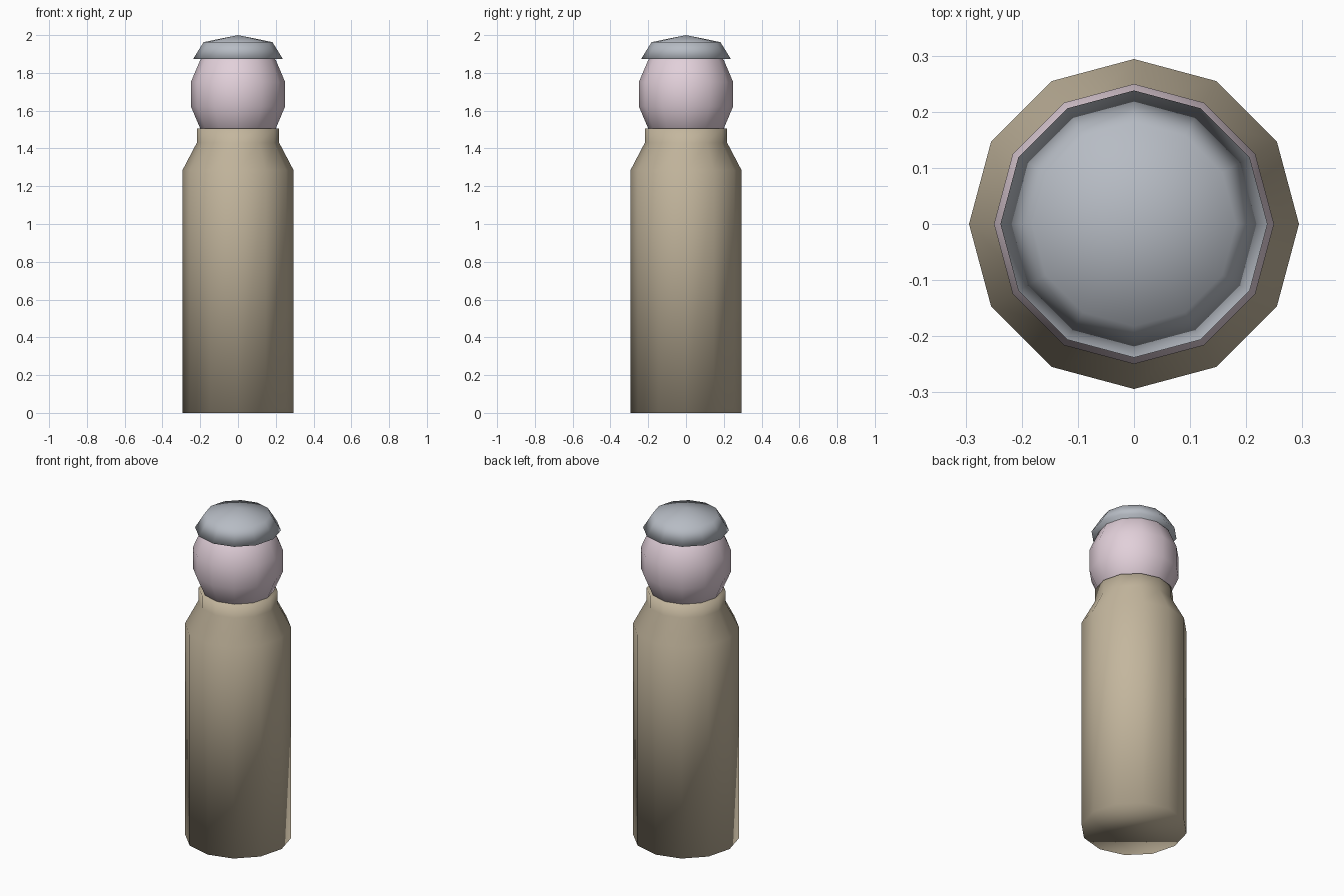
import bpy
import bmesh
from math import cos, sin, tau

cube = bpy.data.objects.get("Cube")
if cube:
    bpy.data.objects.remove(cube, do_unlink=True)

SIDES = 12


def material(name, rgb):
    mat = bpy.data.materials.new(name)
    mat.use_nodes = True
    mat.diffuse_color = (*rgb, 1)
    mat.node_tree.nodes["Principled BSDF"].inputs["Base Color"].default_value = (*rgb, 1)
    return mat


def finish(bm, name, mat):
    """Turn a bmesh into a smooth-shaded object."""
    bmesh.ops.recalc_face_normals(bm, faces=bm.faces[:])
    for face in bm.faces:
        face.smooth = True
    mesh = bpy.data.meshes.new(name)
    bm.to_mesh(mesh)
    bm.free()
    mesh.materials.append(mat)
    obj = bpy.data.objects.new(name, mesh)
    bpy.context.collection.objects.link(obj)
    return obj


def lathe(name, profile, mat, apex=None):
    """Stack rings of (radius, height), closed below, flat or pointed on top."""
    bm = bmesh.new()
    rings = [[bm.verts.new((r * cos(tau * i / SIDES), r * sin(tau * i / SIDES), z))
              for i in range(SIDES)] for r, z in profile]
    for low, high in zip(rings, rings[1:]):
        for i in range(SIDES):
            j = (i + 1) % SIDES
            bm.faces.new((low[i], low[j], high[j], high[i]))
    bm.faces.new(rings[0][::-1])
    if apex is None:
        bm.faces.new(rings[-1])
    else:
        tip = bm.verts.new((0, 0, apex))
        for i in range(SIDES):
            bm.faces.new((rings[-1][i], rings[-1][(i + 1) % SIDES], tip))
    return finish(bm, name, mat)


tan = material("warm tan", (0.55, 0.47, 0.34))
pink = material("pale pink", (0.76, 0.63, 0.70))
grey = material("cool grey", (0.47, 0.50, 0.55))

# Body with sloped shoulders and a straight collar
lathe("body", [(0.294, 0), (0.294, 1.285), (0.218, 1.43), (0.218, 1.505)], tan)

# Head: a slightly tall faceted ball sitting in the collar
bm = bmesh.new()
bmesh.ops.create_uvsphere(bm, u_segments=SIDES, v_segments=7, radius=1)
bmesh.ops.scale(bm, vec=(0.256, 0.256, 0.29), verts=bm.verts[:])
bmesh.ops.translate(bm, vec=(0, 0, 1.687), verts=bm.verts[:])
finish(bm, "head", pink)

# Flared cap with a shallow point
lathe("cap", [(0.238, 1.873), (0.182, 1.963)], grey, apex=2.0)
